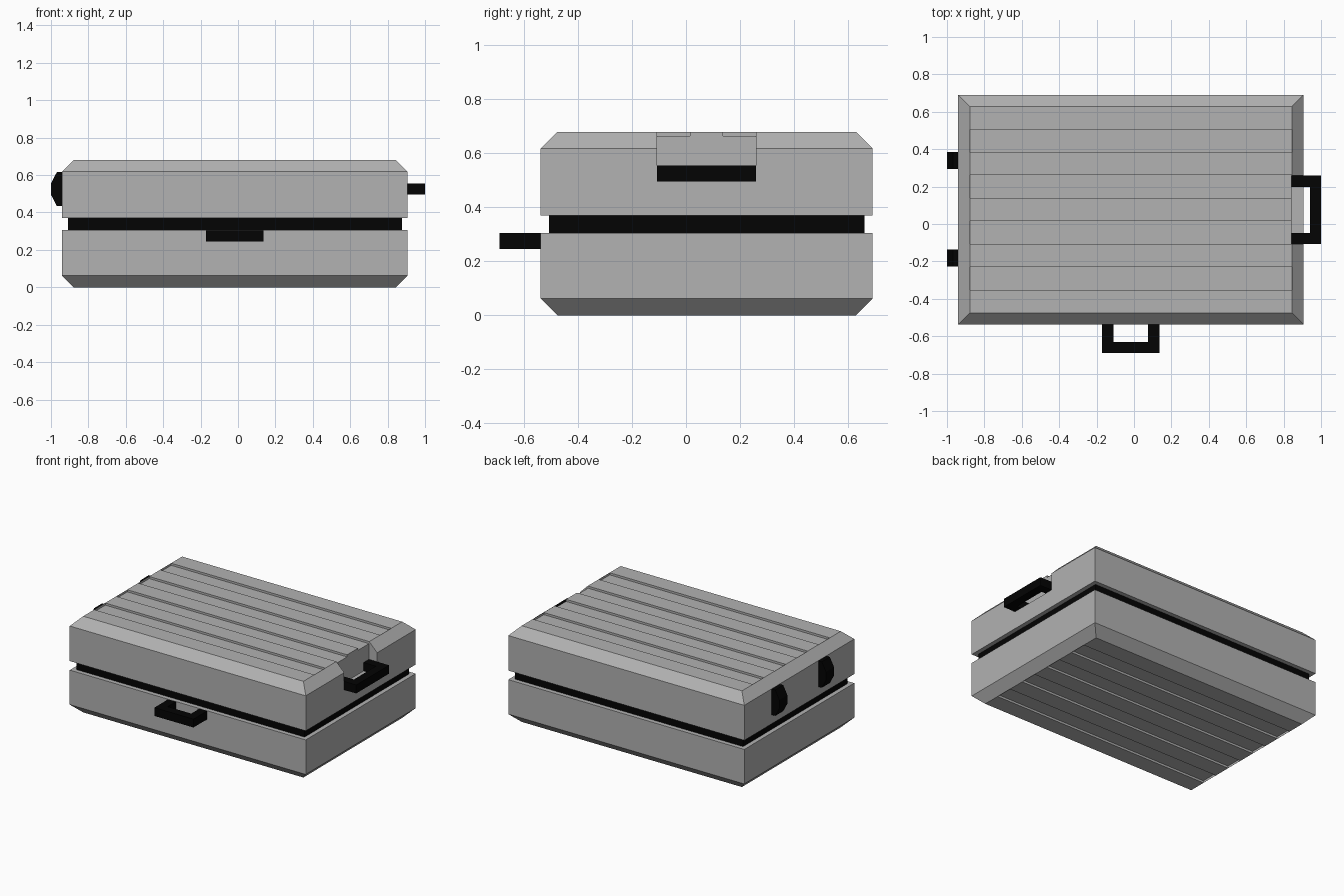
import bpy, bmesh

if "Cube" in bpy.data.objects:
    bpy.data.objects.remove(bpy.data.objects["Cube"])

X0, X1, Y0, Y1 = -0.94, 0.907, -0.538, 0.691   # case outline
C = 0.062                                      # edge chamfer


def material(name, v):
    m = bpy.data.materials.new(name)
    m.diffuse_color = (v, v, v, 1)
    m.use_nodes = True
    m.node_tree.nodes["Principled BSDF"].inputs["Base Color"].default_value = m.diffuse_color
    return m


black = material("black", 0.001)
grey = material("grey", 0.445)


def finish(name, bm, mat=None):
    bmesh.ops.recalc_face_normals(bm, faces=bm.faces)
    me = bpy.data.meshes.new(name)
    bm.to_mesh(me)
    bm.free()
    ob = bpy.data.objects.new(name, me)
    bpy.context.collection.objects.link(ob)
    if mat:
        me.materials.append(mat)
    return ob


def add_box(bm, x0, x1, y0, y1, z0, z1):
    vs = bmesh.ops.create_cube(bm, size=1)["verts"]
    for v in vs:
        v.co = (x1 if v.co.x > 0 else x0, y1 if v.co.y > 0 else y0,
                z1 if v.co.z > 0 else z0)


def boxes(name, items, mat=None):
    bm = bmesh.new()
    for b in items:
        add_box(bm, *b)
    return finish(name, bm, mat)


def prism(name, pts, offset, mat=None):
    bm = bmesh.new()
    f = bm.faces.new([bm.verts.new(p) for p in pts])
    r = bmesh.ops.extrude_face_region(bm, geom=[f])
    new = [g for g in r["geom"] if isinstance(g, bmesh.types.BMVert)]
    bmesh.ops.translate(bm, verts=new, vec=offset)
    return finish(name, bm, mat)


def cut(ob, cutter):
    m = ob.modifiers.new("cut", "BOOLEAN")
    m.operation, m.object, m.solver = "DIFFERENCE", cutter, "EXACT"
    bpy.context.view_layer.objects.active = ob
    bpy.ops.object.modifier_apply(modifier=m.name)
    bpy.data.objects.remove(cutter)


def half_shell(name, z_seam, z_mid, z_out):
    # Box lofted through seam, chamfer start and inset outer face
    bm = bmesh.new()
    rings = []
    for z, i in ((z_seam, 0), (z_mid, 0), (z_out, C)):
        rings.append([bm.verts.new((x, y, z)) for x, y in
                      ((X0 + i, Y0 + i), (X1 - i, Y0 + i), (X1 - i, Y1 - i), (X0 + i, Y1 - i))])
    bm.faces.new(rings[0])
    bm.faces.new(rings[2])
    for a, b in zip(rings, rings[1:]):
        for k in range(4):
            n = (k + 1) % 4
            bm.faces.new((a[k], a[n], b[n], b[k]))
    ob = finish(name, bm, grey)
    # Four sunken bands between five raised ribs
    step = (Y1 - Y0 - 2 * C) / 9
    d = 0.015
    lo, hi = (z_out - d, z_out + 0.1) if z_out > z_seam else (z_out - 0.1, z_out + d)
    cut(ob, boxes("groove_cutter", [
        (X0 + C + 0.001, X1 - C - 0.001, Y0 + C + k * step, Y0 + C + (k + 1) * step, lo, hi)
        for k in (1, 3, 5, 7)], grey))
    return ob


# Case halves
half_shell("lower_shell", 0.306, 0.062, 0.0)
upper = half_shell("upper_shell", 0.37, 0.618, 0.68)

# Recess behind the side handle
cut(upper, boxes("recess_cutter", [(X1 - C - 0.002, 1.1, -0.108, 0.26, 0.495, 0.9)], grey))

# Black seal between the halves
boxes("seal", [(X0 + 0.031, X1 - 0.031, Y0 + 0.031, Y1 - 0.031, 0.296, 0.38)], black)

# U-shaped handles
T = 0.06
a, b, xi = -0.107, 0.259, X1 - C - 0.002
prism("side_handle", [(x, y, 0.495) for x, y in (
    (xi, a), (1, a), (1, b), (xi, b), (xi, b - T), (1 - T, b - T), (1 - T, a + T), (xi, a + T))],
    (0, 0, 0.06), black)
a, b = -0.17, 0.135
prism("front_handle", [(x, y, 0.246) for x, y in (
    (a, Y0), (a, -0.691), (b, -0.691), (b, Y0), (b - T, Y0), (b - T, -0.63),
    (a + T, -0.63), (a + T, Y0))], (0, 0, 0.059), black)

# Rounded stand feet on the left side
for i, y in enumerate((-0.226, 0.295)):
    prism(f"side_foot_{i + 1}", [(x, y, z) for x, z in (
        (-0.935, 0.434), (-0.968, 0.434), (-1, 0.495), (-1, 0.555), (-0.968, 0.617), (-0.935, 0.617))],
        (0, 0.09, 0), black)
